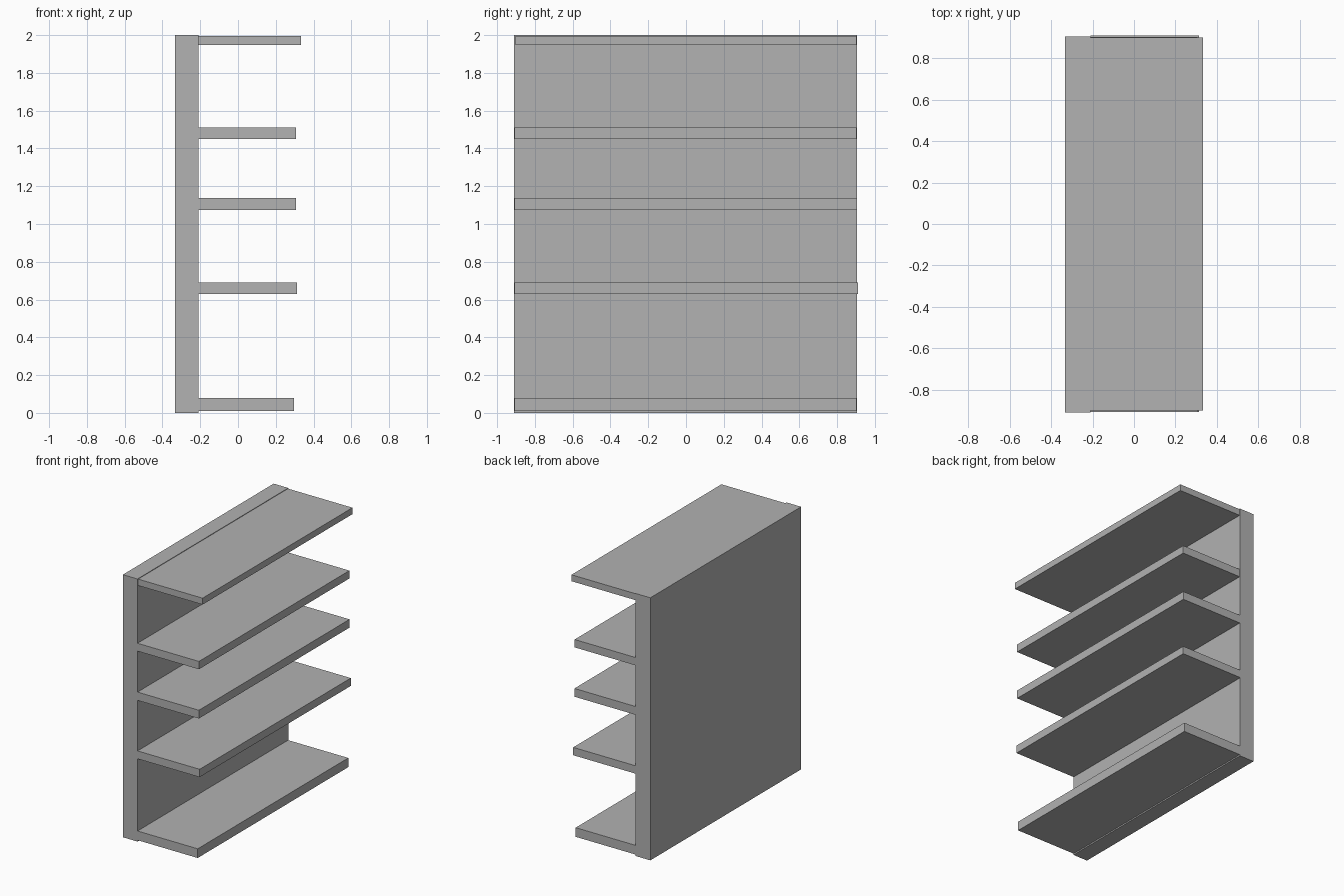
import bpy

old = bpy.data.objects.get("Cube")
if old:
    bpy.data.objects.remove(old, do_unlink=True)

# Single plain grey finish
grey = bpy.data.materials.new("plain_grey")
grey.use_nodes = True
colour = (0.445, 0.445, 0.445, 1)
grey.diffuse_color = colour
grey.node_tree.nodes["Principled BSDF"].inputs["Base Color"].default_value = colour


def box(name, x, y, z):
    """Box spanning the given (low, high) range on each axis."""
    spans = (x, y, z)
    bpy.ops.mesh.primitive_cube_add(size=1, location=[(a + b) / 2 for a, b in spans])
    obj = bpy.context.object
    obj.name = name
    obj.scale = [b - a for a, b in spans]
    bpy.ops.object.transform_apply(location=False, rotation=False, scale=True)
    obj.data.materials.append(grey)
    return obj


# Upright back panel
panel_face = -0.21
box("back_panel", (-0.333, panel_face), (-0.91, 0.905), (0, 2))

# Shelves: name, front edge, y range, z range
shelves = [
    ("bottom_shelf", 0.297, (-0.909, 0.903), (0.01, 0.08)),
    ("lower_shelf", 0.313, (-0.909, 0.91), (0.63, 0.69)),
    ("middle_shelf", 0.307, (-0.909, 0.904), (1.075, 1.138)),
    ("upper_shelf", 0.307, (-0.909, 0.902), (1.45, 1.51)),
    ("top_shelf", 0.333, (-0.902, 0.902), (1.947, 1.996)),
]
for name, front, y, z in shelves:
    box(name, (panel_face, front), y, z)
